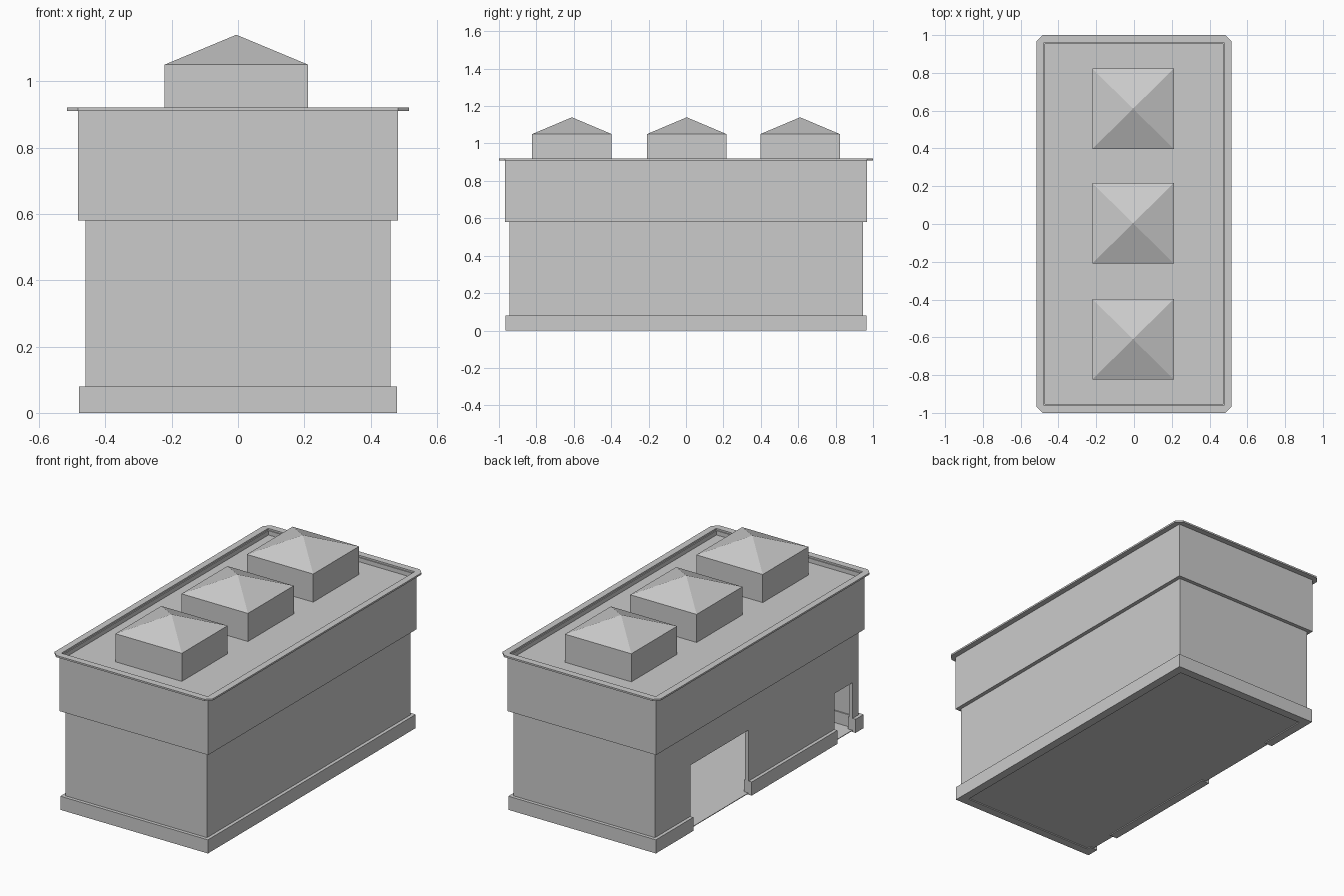
import bpy, bmesh

if "Cube" in bpy.data.objects:
    bpy.data.objects.remove(bpy.data.objects["Cube"])

grey = bpy.data.materials.new("stone_grey")
grey.diffuse_color = (0.6, 0.6, 0.6, 1)
grey.use_nodes = True
grey.node_tree.nodes["Principled BSDF"].inputs["Base Color"].default_value = grey.diffuse_color


def finish(name, bm):
    bmesh.ops.recalc_face_normals(bm, faces=bm.faces[:])
    mesh = bpy.data.meshes.new(name)
    bm.to_mesh(mesh)
    bm.free()
    mesh.materials.append(grey)
    obj = bpy.data.objects.new(name, mesh)
    bpy.context.collection.objects.link(obj)
    return obj


def prism(name, outline, z0, z1):
    """Extrude a plan outline from z0 to z1."""
    bm = bmesh.new()
    face = bm.faces.new([bm.verts.new((x, y, z0)) for x, y in outline])
    ext = bmesh.ops.extrude_face_region(bm, geom=[face])
    verts = [v for v in ext["geom"] if isinstance(v, bmesh.types.BMVert)]
    bmesh.ops.translate(bm, verts=verts, vec=(0, 0, z1 - z0))
    return finish(name, bm)


def rect(x0, x1, y0, y1):
    return [(x0, y0), (x1, y0), (x1, y1), (x0, y1)]


def octagon(x, y, c):
    return [(-x + c, -y), (x - c, -y), (x, -y + c), (x, y - c),
            (x - c, y), (-x + c, y), (-x, y - c), (-x, -y + c)]


def ring(name, outer, inner, z0, z1):
    """Closed frame between two outlines with equal point counts."""
    bm = bmesh.new()
    n = len(outer)
    loops = [[bm.verts.new((x, y, z)) for x, y in pts]
             for pts, z in ((outer, z0), (outer, z1), (inner, z1), (inner, z0))]
    for k in range(4):
        a, b = loops[k], loops[(k + 1) % 4]
        for i in range(n):
            j = (i + 1) % n
            bm.faces.new((a[i], a[j], b[j], b[i]))
    return finish(name, bm)


# Doorways in the left wall: y start, y end, top height
BIG = (0.075, 0.617, 0.38)
SMALL = (-0.89, -0.72, 0.29)


def open_storey(name, x, y, xi, yi, z0, z1):
    """Four walls with the left side broken by the doorways."""
    ya, yb = SMALL[0], BIG[1]
    prism(name, [(-x, ya), (-x, -y), (x, -y), (x, y), (-x, y), (-x, yb),
                 (-xi, yb), (-xi, yi), (xi, yi), (xi, -yi), (-xi, -yi),
                 (-xi, ya)], z0, z1)
    prism(name + "_pier", rect(-x, -xi, SMALL[1], BIG[0]), z0, z1)


# Plinth, lower walls and floor
open_storey("plinth", 0.48, 0.965, 0.43, 0.915, 0, 0.08)
open_storey("lower_wall", 0.46, 0.945, 0.437, 0.922, 0.01, 0.58)
for label, (y0, y1, top) in (("big", BIG), ("small", SMALL)):
    prism(label + "_door_lintel", rect(-0.46, -0.437, y0, y1), top, 0.58)
prism("floor", rect(-0.458, 0.458, -0.943, 0.943), 0.006, 0.01)

# Upper storey with its overhanging soffit
ring("upper_wall", rect(-0.483, 0.483, -0.967, 0.967),
     rect(-0.47, 0.47, -0.954, 0.954), 0.58, 0.91)
ring("soffit", rect(-0.475, 0.475, -0.96, 0.96),
     rect(-0.437, 0.437, -0.922, 0.922), 0.5805, 0.587)

# Recessed roof deck and chamfered cornice
prism("roof_deck", rect(-0.472, 0.472, -0.956, 0.956), 0.875, 0.885)
ring("cornice", octagon(0.515, 1.0, 0.032), octagon(0.476, 0.96, 0.001),
     0.91, 0.92)

# Three pyramid-topped roof lanterns
for i, cy in enumerate((-0.61, 0.004, 0.61)):
    cx, h = -0.005, 0.213
    bm = bmesh.new()
    plan = rect(cx - h - 0.003, cx + h + 0.003, cy - h, cy + h)
    low = [bm.verts.new((x, y, 0.885)) for x, y in plan]
    high = [bm.verts.new((x, y, 1.05)) for x, y in plan]
    apex = bm.verts.new((cx, cy, 1.14))
    for a in range(4):
        b = (a + 1) % 4
        bm.faces.new((low[a], low[b], high[b], high[a]))
        bm.faces.new((high[a], high[b], apex))
    finish("roof_lantern_%d" % (i + 1), bm)
